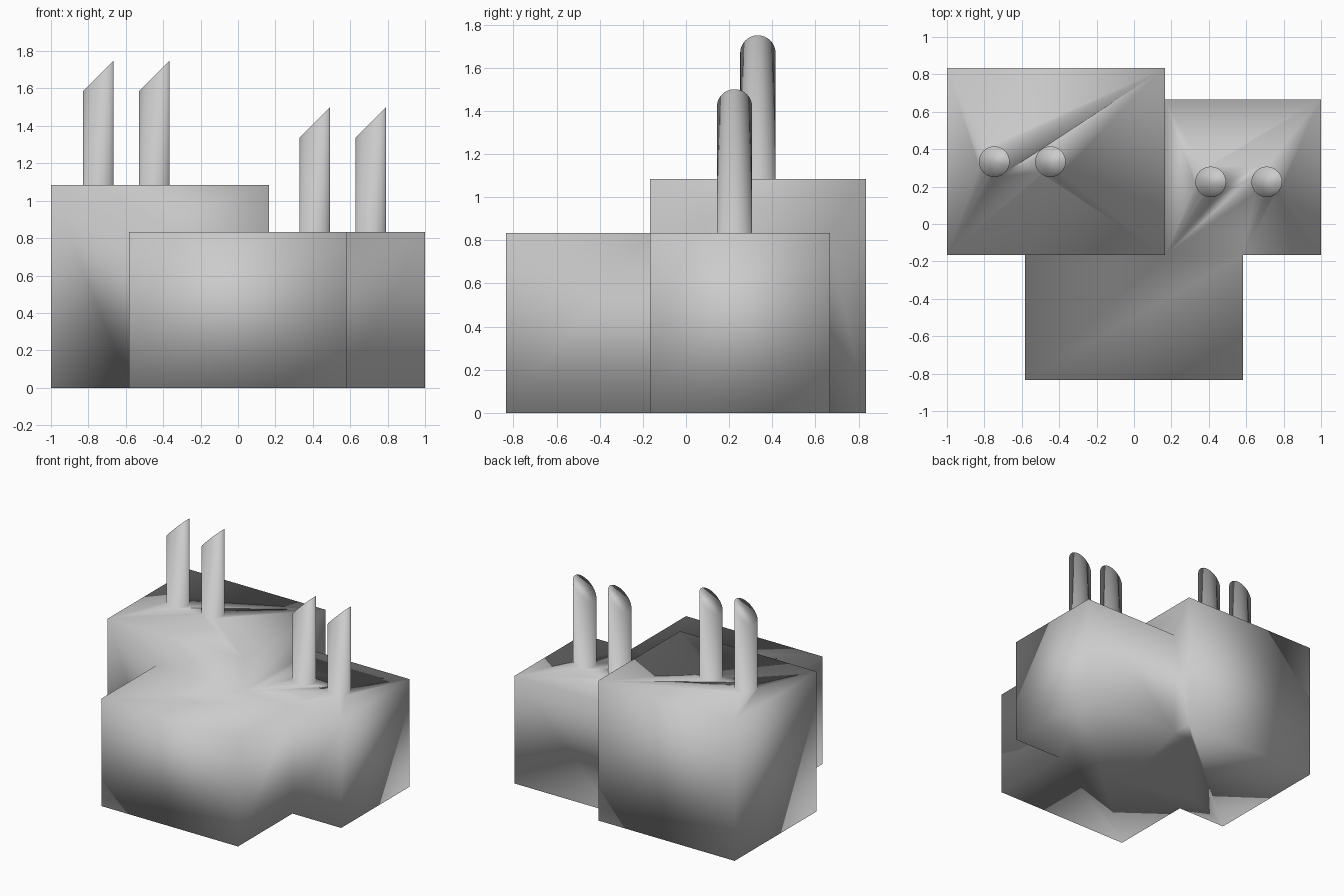
import bpy, bmesh, math

if "Cube" in bpy.data.objects:
    bpy.data.objects.remove(bpy.data.objects["Cube"])

U = 1 / 12  # modelling grid unit


def new_object(name, bm):
    bmesh.ops.recalc_face_normals(bm, faces=bm.faces)
    mesh = bpy.data.meshes.new(name)
    bm.to_mesh(mesh)
    bm.free()
    obj = bpy.data.objects.new(name, mesh)
    bpy.context.collection.objects.link(obj)
    return obj


def prism(name, outline, height):
    bm = bmesh.new()
    base = bm.faces.new([bm.verts.new((x * U, y * U, 0)) for x, y in outline])
    top = bmesh.ops.extrude_face_region(bm, geom=[base], use_keep_orig=True)
    verts = [g for g in top["geom"] if isinstance(g, bmesh.types.BMVert)]
    bmesh.ops.translate(bm, verts=verts, vec=(0, 0, height * U))
    return new_object(name, bm)


def chimney(name, x, y, radius, base, peak):
    # Cylinder with a 45 degree slanted top, highest on the right
    bm = bmesh.new()
    bmesh.ops.create_cone(bm, cap_ends=True, segments=32,
                          radius1=radius, radius2=radius, depth=2)
    for v in bm.verts:
        v.co.z = peak - radius + v.co.x if v.co.z > 0 else base - 0.1
        v.co.x += x
        v.co.y += y
    return new_object(name, bm)


def merge(target, part):
    mod = target.modifiers.new("merge", 'BOOLEAN')
    mod.operation = 'UNION'
    mod.solver = 'EXACT'
    mod.object = part
    bpy.ops.object.select_all(action='DESELECT')
    bpy.context.view_layer.objects.active = target
    target.select_set(True)
    bpy.ops.object.modifier_apply(modifier=mod.name)
    bpy.data.objects.remove(part)


# Low hall: front block and right block, overlapping into the tall hall
factory = prism("factory", [(-7, -10), (7, -10), (7, -2), (12, -2),
                            (12, 8), (0, 8), (0, 0), (-7, 0)], 10)

# Tall hall
merge(factory, prism("tall_hall", [(-12, -2), (2, -2), (2, 10), (-12, 10)], 13))

# Two pairs of chimneys
for x in (-0.747, -0.447):
    merge(factory, chimney("tall_chimney", x, 0.333, 0.082, 13 * U, 1.75))
for x in (0.41, 0.71):
    merge(factory, chimney("low_chimney", x, 0.225, 0.082, 10 * U, 1.5))

# One welded shell, smooth shaded all over
factory.data.shade_smooth()
